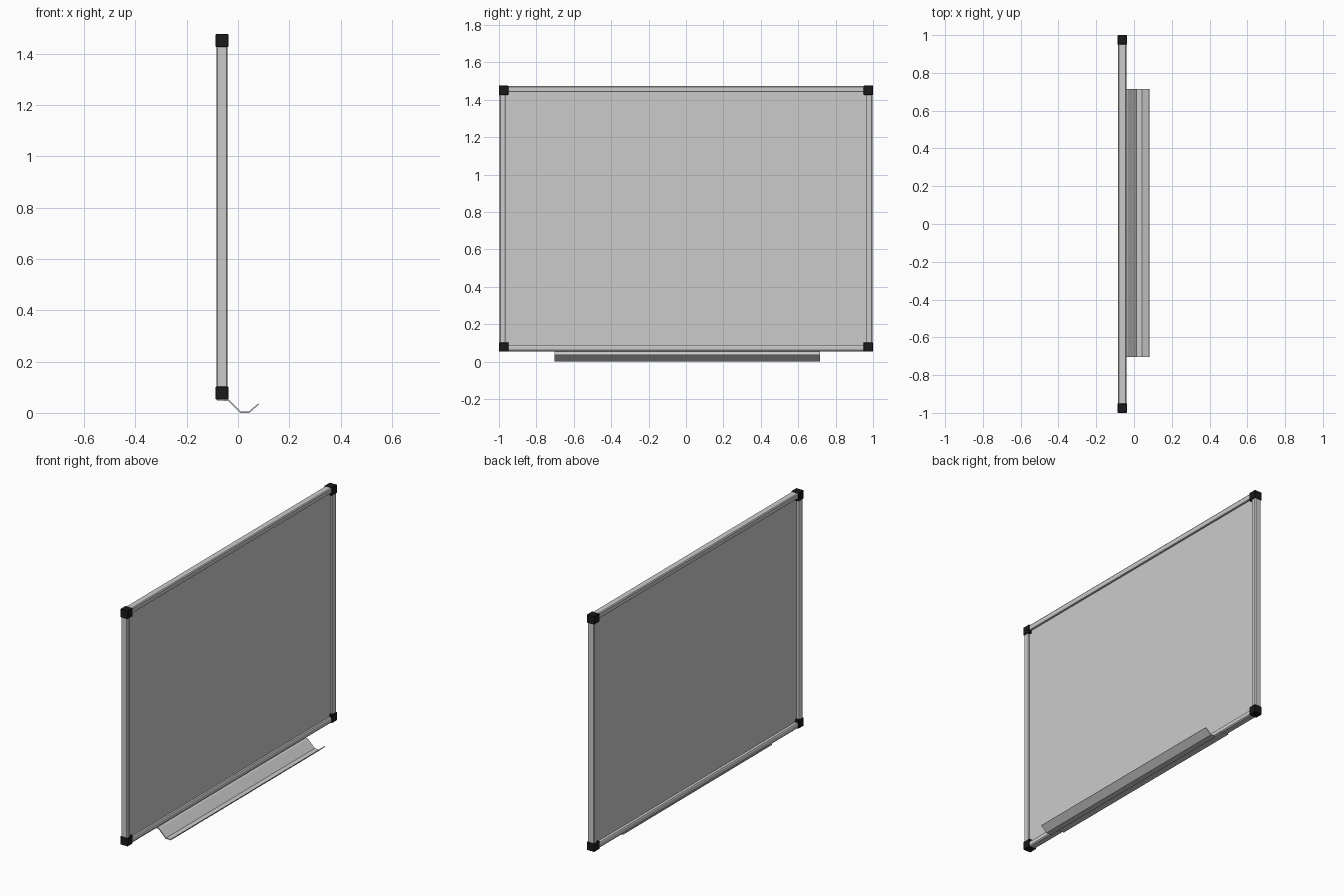
import bpy, bmesh
from mathutils import Vector

if "Cube" in bpy.data.objects:
    bpy.data.objects.remove(bpy.data.objects["Cube"])


def prism(name, section, start, end):
    """Extrude a closed section (list of 3D points at start) to end."""
    bm = bmesh.new()
    face = bm.faces.new([bm.verts.new(Vector(p) + Vector(start)) for p in section])
    ext = bmesh.ops.extrude_face_region(bm, geom=[face])
    verts = [g for g in ext["geom"] if isinstance(g, bmesh.types.BMVert)]
    bmesh.ops.translate(bm, verts=verts, vec=Vector(end) - Vector(start))
    bmesh.ops.recalc_face_normals(bm, faces=bm.faces)
    mesh = bpy.data.meshes.new(name)
    bm.to_mesh(mesh)
    bm.free()
    obj = bpy.data.objects.new(name, mesh)
    bpy.context.collection.objects.link(obj)
    return obj


def box(name, centre, size, bevel=0.0):
    bpy.ops.mesh.primitive_cube_add(size=1, location=centre)
    obj = bpy.context.object
    obj.name = name
    obj.scale = size
    bpy.ops.object.transform_apply(location=False, rotation=False, scale=True)
    if bevel:
        mod = obj.modifiers.new("Bevel", "BEVEL")
        mod.width, mod.segments = bevel, 1
    return obj


black = bpy.data.materials.new("black_plastic")
black.diffuse_color = (0.01, 0.01, 0.01, 1)
black.use_nodes = True
black.node_tree.nodes["Principled BSDF"].inputs["Base Color"].default_value = black.diffuse_color

XC = -0.0622              # middle plane of the board
Z0, Z1 = 0.053, 1.476     # board bottom and top
CAP = 0.05

# Writing panel, recessed inside the frame
box("writing_panel", (XC + 0.003, 0, (Z0 + Z1) / 2), (0.008, 1.95, Z1 - Z0 - 0.05))

# Frame section: (depth, distance inward from the outer edge), outer edges chamfered
SECTION = [(-0.0215, 0.008), (-0.017, 0.002), (0.017, 0.002), (0.0215, 0.008),
           (0.0215, 0.028), (0.018, 0.034), (-0.018, 0.034), (-0.0215, 0.028)]

# Side posts
for side, label in ((-1, "left"), (1, "right")):
    sec = [(XC + d, side * (1 - w), 0) for d, w in SECTION]
    prism(f"frame_post_{label}", sec, (0, 0, Z0 + 0.02), (0, 0, Z1 - 0.02))

# Top and bottom rails
for edge, inward, label in ((Z1, -1, "top"), (Z0, 1, "bottom")):
    sec = [(XC + d, 0, edge + inward * w) for d, w in SECTION]
    prism(f"frame_rail_{label}", sec, (0, -0.98, 0), (0, 0.98, 0))

# Black corner caps
for sy in (-1, 1):
    for z, label in ((Z0 + CAP / 2, "bottom"), (Z1 - CAP / 2, "top")):
        cap = box(f"corner_cap_{label}_{'left' if sy < 0 else 'right'}",
                  (XC, sy * (1 - CAP / 2), z), (CAP, CAP, CAP), 0.002)
        cap.data.materials.append(black)

# Pen tray: folded sheet hooked under the bottom rail
TRAY = [(-0.082, 0.054), (-0.082, 0.049), (-0.038, 0.046), (0.009, 0.0), (0.044, 0.0),
        (0.082, 0.033), (0.079, 0.037), (0.042, 0.005), (0.012, 0.005), (-0.035, 0.051),
        (-0.05, 0.054)]
prism("pen_tray", [(x, 0, z) for x, z in TRAY], (0, -0.704, 0), (0, 0.716, 0))
